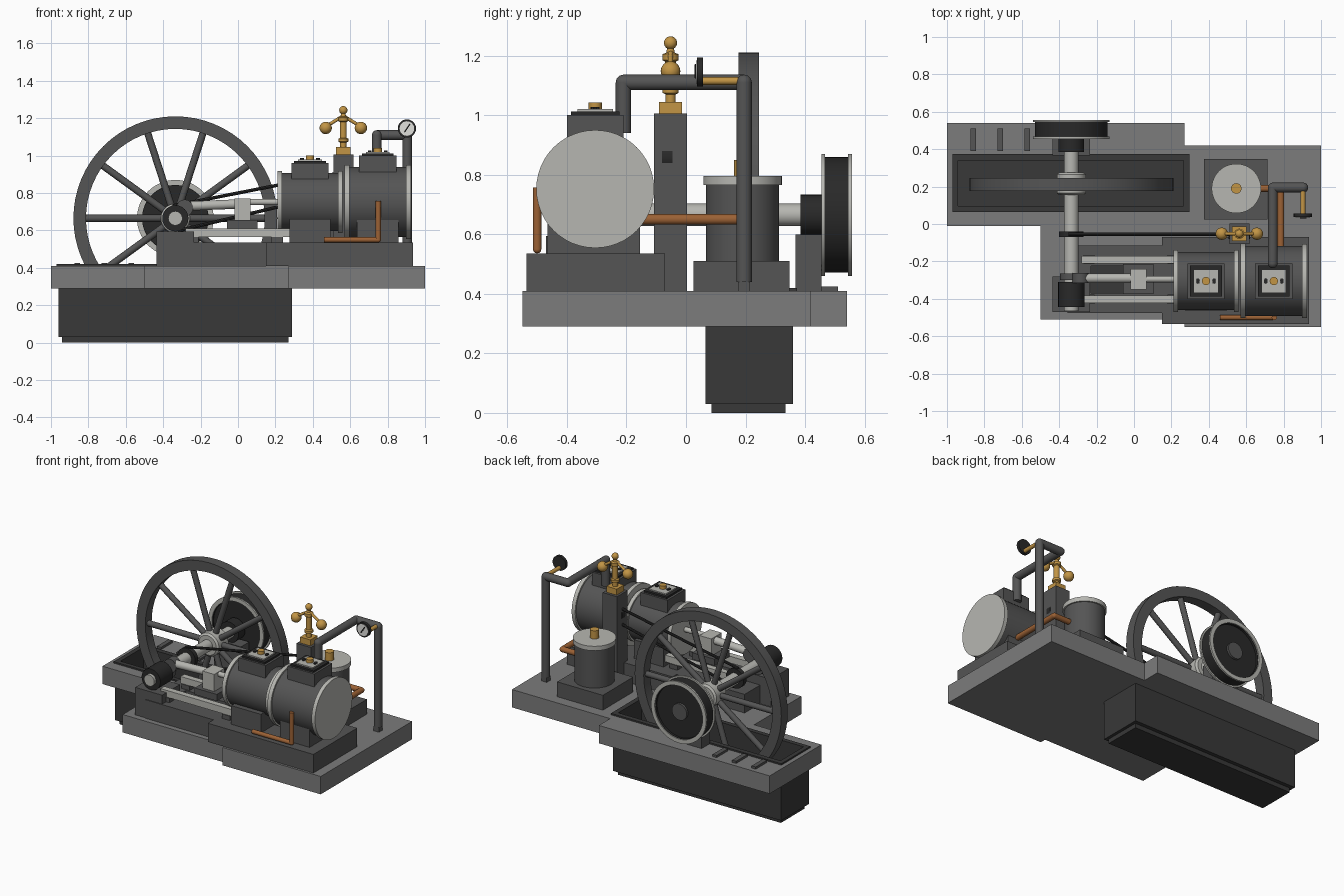
import bpy, bmesh, math
from mathutils import Vector

if "Cube" in bpy.data.objects:
    bpy.data.objects.remove(bpy.data.objects["Cube"])


def material(name, *rgb):
    m = bpy.data.materials.new(name)
    m.diffuse_color = (*rgb, 1)
    m.use_nodes = True
    m.node_tree.nodes["Principled BSDF"].inputs["Base Color"].default_value = m.diffuse_color
    return m


STONE = material("base grey", .2, .2, .2)
IRON = material("cast iron", .09, .09, .09)
PIT = material("pit dark grey", .04, .04, .04)
BLACK = material("black", .022, .022, .022)
STEEL = material("pale steel", .47, .47, .44)
COPPER = material("copper", .33, .12, .035)
BRASS = material("brass", .54, .30, .06)
WHITE = material("dial white", .75, .75, .72)


def finish(name, bm, mat, smooth=False):
    bmesh.ops.recalc_face_normals(bm, faces=bm.faces)
    me = bpy.data.meshes.new(name)
    bm.to_mesh(me)
    bm.free()
    ob = bpy.data.objects.new(name, me)
    bpy.context.collection.objects.link(ob)
    me.materials.append(mat)
    if smooth:
        bpy.ops.object.select_all(action='DESELECT')
        ob.select_set(True)
        bpy.context.view_layer.objects.active = ob
        bpy.ops.object.shade_smooth_by_angle(angle=math.radians(35))
    return ob


def prism(name, outline, z0, z1, mat):
    bm = bmesh.new()
    f = bm.faces.new([bm.verts.new((x, y, z0)) for x, y in outline])
    top = bmesh.ops.extrude_face_region(bm, geom=[f])["geom"]
    bmesh.ops.translate(bm, vec=(0, 0, z1 - z0),
                        verts=[v for v in top if isinstance(v, bmesh.types.BMVert)])
    return finish(name, bm, mat)


def box(name, x0, x1, y0, y1, z0, z1, mat):
    return prism(name, [(x0, y0), (x1, y0), (x1, y1), (x0, y1)], z0, z1, mat)


def lathe(name, origin, axis, profile, mat, closed=False, n=48):
    """Spin (radius, distance) pairs about an axis through origin."""
    q = Vector(axis).to_track_quat('Z', 'Y')
    bm = bmesh.new()
    rings = [[bm.verts.new(Vector(origin) + q @ Vector((r * math.cos(2 * math.pi * i / n),
              r * math.sin(2 * math.pi * i / n), h))) for i in range(n)] for r, h in profile]
    pairs = list(zip(rings, rings[1:] + rings[:1]))
    for a, b in pairs if closed else pairs[:-1]:
        for i in range(n):
            j = (i + 1) % n
            bm.faces.new((a[i], a[j], b[j], b[i]))
    if not closed:
        bm.faces.new(rings[0])
        bm.faces.new(rings[-1])
    return finish(name, bm, mat, True)


def rod(name, p0, p1, r, mat, n=24):
    d = Vector(p1) - Vector(p0)
    return lathe(name, p0, d, [(r, 0), (r, d.length)], mat, n=n)


def ring(name, origin, axis, r0, r1, width, mat):
    return lathe(name, origin, axis, [(r0, 0), (r1, 0), (r1, width), (r0, width)], mat, True, 64)


def ball(name, p, r, mat):
    bm = bmesh.new()
    bmesh.ops.create_uvsphere(bm, u_segments=20, v_segments=12, radius=r)
    bmesh.ops.translate(bm, vec=p, verts=bm.verts)
    return finish(name, bm, mat, True)


def pipe(name, pts, r, mat):
    for a, b in zip(pts, pts[1:]):
        rod(name, a, b, r, mat)
    for p in pts[1:-1]:
        ball(name + "_elbow", p, r, mat)


def frame(name, outer, inner, z0, z1, mat):
    """Box ring: outer and inner are x0, x1, y0, y1."""
    X0, X1, Y0, Y1 = outer
    x0, x1, y0, y1 = inner
    box(name, X0, x0, Y0, Y1, z0, z1, mat)
    box(name, x1, X1, Y0, Y1, z0, z1, mat)
    box(name, x0, x1, Y0, y0, z0, z1, mat)
    box(name, x0, x1, y1, Y1, z0, z1, mat)


# Base plate with a hole for the flywheel pit
base = prism("base_plate", [(-1, -.01), (-.5, -.01), (-.5, -.51), (.27, -.51), (.27, -.55),
             (1, -.55), (1, .42), (.27, .42), (.27, .54), (-1, .54)], .29, .41, STONE)
cutter = box("pit_cutter", -.945, .27, .09, .345, .2, .5, PIT)
cutter.hide_render = True
cutter.hide_viewport = True
cut = base.modifiers.new("pit_hole", 'BOOLEAN')
cut.object = cutter
cut.solver = 'EXACT'

# Flywheel pit
hole = (-.94, .265, .095, .34)
frame("pit_wall", (-.96, .29, .065, .36), hole, .03, .29, PIT)
frame("pit_lining", (-.945, .27, .09, .345), hole, .29, .41, PIT)
frame("pit_kerb", (-.97, .297, .065, .373), hole, .41, .42, PIT)
box("pit_floor", -.94, .265, .095, .34, .03, .05, PIT)
box("pit_foot", -.94, .27, .085, .335, 0, .03, PIT)
for x in (-.86, -.715, -.57):
    box("anchor_bar", x - .015, x + .015, .39, .51, .41, .425, IRON)

# Flywheel
CX, CZ = -.335, .665
ring("flywheel_rim", (CX, .177, CZ), (0, 1, 0), .478, .545, .068, IRON)
for i in range(10):
    a = i * math.pi / 5
    c, s = math.cos(a), math.sin(a)
    rod("flywheel_spoke", (CX + .05 * c, .211, CZ + .05 * s), (CX + .485 * c, .211, CZ + .485 * s),
        .019, IRON, 12)
lathe("flywheel_hub", (CX, .155, CZ), (0, 1, 0),
      [(.065, 0), (.078, .01), (.078, .11), (.065, .12)], STEEL)

# Crankshaft, bearings and drive pulley
rod("crankshaft", (CX, -.465, CZ), (CX, .5, CZ), .038, STEEL)
rod("front_bearing", (CX, -.445, CZ), (CX, -.31, CZ), .07, BLACK)
rod("rear_bearing", (CX, .385, CZ), (CX, .457, CZ), .069, BLACK)
box("front_pedestal", -.435, -.235, -.47, -.28, .41, .595, IRON)
box("rear_pedestal", -.435, -.235, .367, .455, .41, .6, IRON)
rod("drive_pulley", (CX, .47, CZ), (CX, .535, CZ), .192, BLACK, 48)
for y in (.455, .545):
    ring("pulley_flange", (CX, y, CZ), (0, 1, 0), .178, .205, .012, STEEL)
ring("pulley_rim", (CX, .46, CZ), (0, 1, 0), .175, .194, .09, BLACK)
rod("pulley_boss", (CX, .45, CZ), (CX, .55, CZ), .055, IRON)

# Crank and running gear
rod("crank_disc", (CX, -.3, CZ), (CX, -.265, CZ), .06, IRON)
rod("crank_pin_boss", (-.285, -.315, .72), (-.285, -.262, .72), .045, IRON)
rod("connecting_rod", (-.28, -.29, .73), (.02, -.29, .742), .025, STEEL)
rod("piston_rod", (.03, -.295, .752), (.25, -.295, .752), .017, STEEL)
box("crosshead", -.02, .068, -.35, -.24, .655, .77, STEEL)
box("crosshead_slide", -.06, .105, -.375, -.215, .61, .655, IRON)
for y in (-.19, -.403):
    box("guide_bar", -.28, .28, y - .02, y + .02, .565, .61, STEEL)

# Engine bed, with a trough under the guides
frame("guide_bed", (-.355, .15, -.475, -.115), (-.23, .1, -.37, -.225), .41, .535, IRON)
box("trough_floor", -.23, .1, -.37, -.225, .41, .45, PIT)
box("cylinder_bed", .15, .935, -.535, -.07, .41, .535, IRON)
for x in (-.24, .21):
    for y in (-.19, -.403):
        box("guide_support", x - .03, x + .03, y - .025, y + .025, .535, .565, IRON)

# Both cylinders: x start, x end, barrel radius, chest bottom, chest top
AY, AZ = -.305, .752
for x0, x1, r, z0, z1 in ((.21, .56, .155, .87, .96), (.57, .925, .187, .9, 1.0)):
    mid = (x0 + x1) / 2
    rod("cylinder_barrel", (x0 + .01, AY, AZ), (x1 - .01, AY, AZ), r, IRON, 48)
    for x in (x0, x1 - .026):
        rod("cylinder_flange", (x, AY, AZ), (x + .026, AY, AZ), r + .011, STEEL, 48)
    box("cylinder_saddle", mid - .11, mid + .11, -.465, -.155, .535, .66, IRON)
    box("valve_chest", mid - .1, mid + .1, AY - .095, AY + .095, z0, z1, IRON)
    box("chest_gasket", mid - .085, mid + .085, AY - .082, AY + .082, z1, z1 + .012, BLACK)
    box("chest_cover", mid - .063, mid + .063, AY - .06, AY + .06, z1 + .012, z1 + .02, STEEL)
    rod("chest_oiler", (mid, AY, z1 + .01), (mid, AY, z1 + .042), .022, BRASS)
    for dx in (-.043, .043):
        for dy in (-.005, .005):
            rod("chest_bolt", (mid + dx, AY + dy, z1 + .01), (mid + dx, AY + dy, z1 + .027), .01, BLACK, 8)

# Governor column and fly-ball governor
GX, GY = .563, -.052
box("governor_column", .51, .617, -.108, .004, .41, 1.005, IRON)
box("governor_foot", GX - .038, GX + .038, GY - .038, GY + .038, 1.005, 1.045, BRASS)
lathe("governor_spindle", (GX, GY, 1.04), (0, 0, 1),
      [(.017, 0), (.017, .03), (.027, .035), (.027, .05), (.018, .055), (.018, .14),
       (.027, .145), (.027, .165), (.014, .17), (.011, .19)], BRASS, n=24)
ball("governor_finial", (GX, GY, 1.243), .022, BRASS)
for s in (-1, 1):
    ball("governor_ball", (GX + s * .094, GY, 1.148), .033, BRASS)
    rod("governor_arm", (GX, GY, 1.213), (GX + s * .094, GY, 1.155), .009, BRASS, 12)

# Governor drive: two pulleys and a belt
rod("belt_pulley", (CX, -.07, CZ), (CX, -.04, CZ), .066, BLACK)
rod("governor_pulley", (GX, -.08, .86), (GX, -.045, .86), .058, BLACK)
for s in (-1, 1):
    dx, dz = -.21 * s, .978 * s
    rod("drive_belt", (CX + dx * .068, -.055, CZ + dz * .068), (GX + dx * .05, -.055, .86 + dz * .05),
        .009, BLACK, 8)

# Condenser tank
box("tank_base", .375, .715, .025, .347, .41, .51, IRON)
rod("tank_body", (.547, .19, .51), (.547, .19, .765), .123, IRON, 48)
rod("tank_lid", (.547, .19, .765), (.547, .19, .795), .132, STEEL, 48)
rod("tank_knob", (.547, .19, .795), (.547, .19, .85), .028, BRASS)

# Steam pipe and copper pipes
pipe("steam_pipe", [(.742, -.21, .94), (.742, -.21, 1.11), (.742, .195, 1.11),
                    (.905, .195, 1.11), (.905, .195, .44)], .026, IRON)
box("steam_pipe_foot", .885, .925, .175, .215, .41, .44, IRON)
pipe("drain_pipe", [(.46, -.5, .55), (.75, -.5, .55), (.75, -.5, .757)], .014, COPPER)
pipe("exhaust_pipe", [(.785, -.16, .65), (.785, .19, .65), (.65, .19, .65)], .018, COPPER)

# Pressure gauge
rod("gauge_stem", (.903, .05, 1.115), (.903, .195, 1.115), .013, BRASS)
rod("gauge_case", (.903, .037, 1.145), (.903, .057, 1.145), .049, BLACK)
rod("gauge_dial", (.903, .034, 1.145), (.903, .038, 1.145), .039, WHITE)
rod("gauge_needle", (.89, .033, 1.125), (.92, .033, 1.17), .004, BLACK, 6)
